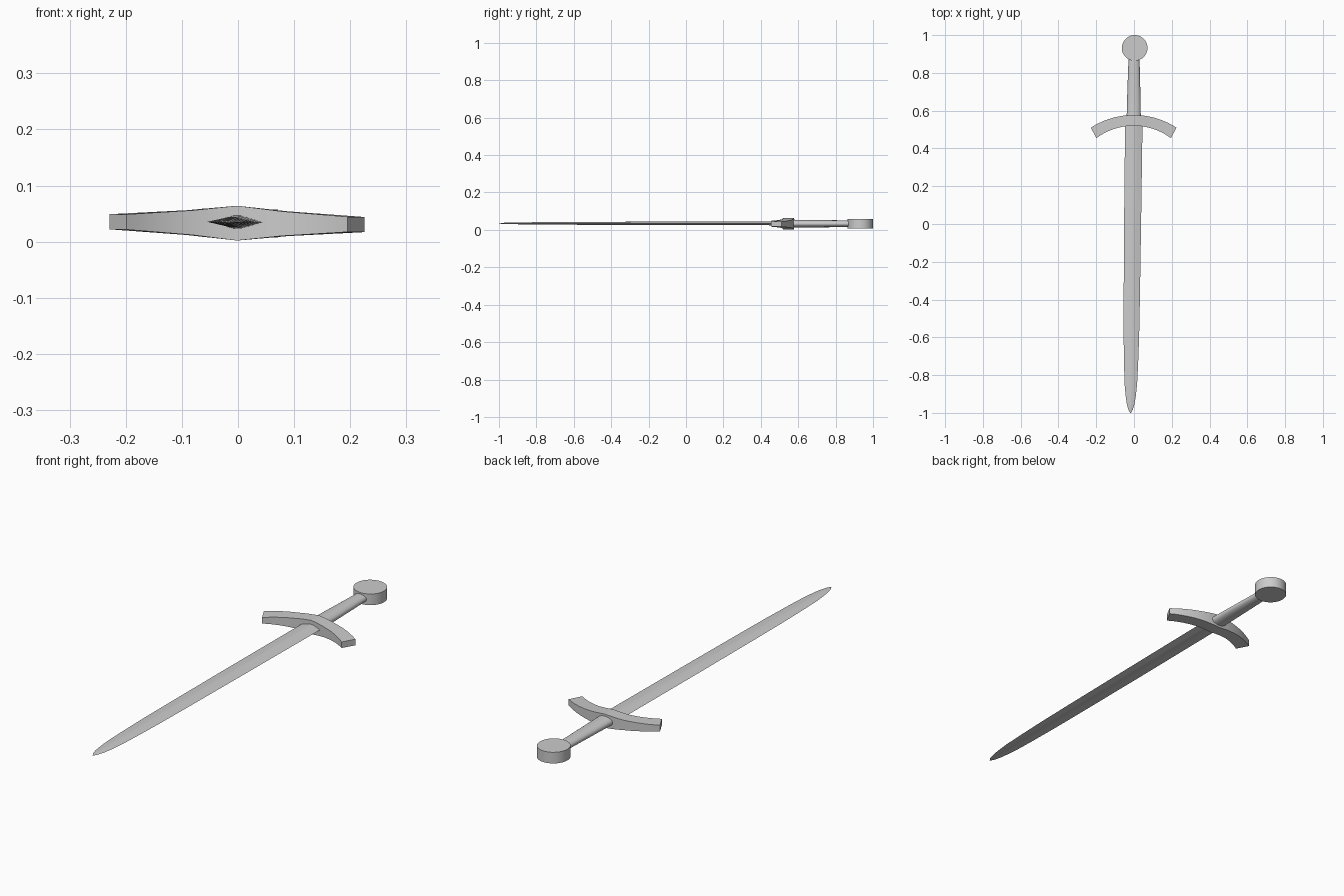
import bpy, bmesh, math

if "Cube" in bpy.data.objects:
    bpy.data.objects.remove(bpy.data.objects["Cube"])

ZC = 0.033


def place(x, y, z):
    # slight lean and roll of the whole sword as it lies
    return (x - 0.0075 + 0.0107 * y if y < 0.45 else x - 0.002 + 0.005 * (y - 0.45),
            y, ZC + z - 0.011 * x)


def loft(name, sections, angle):
    # skin a list of equal-length closed cross-sections and cap both ends
    bm = bmesh.new()
    rings = [[bm.verts.new(place(*p)) for p in s] for s in sections]
    n = len(rings[0])
    for a, b in zip(rings, rings[1:]):
        for i in range(n):
            j = (i + 1) % n
            bm.faces.new((a[i], a[j], b[j], b[i]))
    bm.faces.new(rings[0])
    bm.faces.new(rings[-1])
    bmesh.ops.recalc_face_normals(bm, faces=bm.faces[:])
    me = bpy.data.meshes.new(name)
    bm.to_mesh(me)
    bm.free()
    ob = bpy.data.objects.new(name, me)
    bpy.context.collection.objects.link(ob)
    bpy.ops.object.select_all(action='DESELECT')
    ob.select_set(True)
    bpy.context.view_layer.objects.active = ob
    bpy.ops.object.shade_smooth_by_angle(angle=math.radians(angle))
    return ob


def oval(y, rx, rz, n=24):
    return [(rx * math.cos(2 * math.pi * i / n), y, rz * math.sin(2 * math.pi * i / n))
            for i in range(n)]


def blade_section(y, w, t):
    # sharp-edged section with a softly rounded ridge
    half = [(-1, 0), (-0.5, 0.55), (-0.15, 0.92), (0.15, 0.92), (0.5, 0.55), (1, 0)]
    pts = half + [(-x, -z) for x, z in half[1:-1]]
    return [(x * w, y, z * t + 0.002) for x, z in pts]


# blade: y, half width, half thickness
blade = [(0.56, 0.046, 0.013), (0.45, 0.046, 0.011), (0.0, 0.045, 0.010),
         (-0.4, 0.043, 0.009), (-0.6, 0.041, 0.008), (-0.75, 0.037, 0.007),
         (-0.85, 0.033, 0.006), (-0.91, 0.027, 0.005), (-0.955, 0.020, 0.004),
         (-0.985, 0.011, 0.003), (-1.0, 0.002, 0.001)]
loft("blade", [blade_section(*b) for b in blade], 30)

# grip: oval handle tapering towards the pommel
grip = [(0.54, 0.040, 0.024), (0.585, 0.037, 0.021), (0.65, 0.036, 0.020),
        (0.75, 0.033, 0.019), (0.88, 0.029, 0.018)]
loft("grip", [oval(*g) for g in grip], 40)

# pommel: thick disc
loft("pommel", [[(0.003 + 0.068 * math.cos(2 * math.pi * i / 40),
                  0.932 + 0.068 * math.sin(2 * math.pi * i / 40), z) for i in range(40)]
                for z in (-0.025, 0.025)], 40)


# crossguard: bar swept along two arcs, tallest in the middle
def arc_point(apex, radius, x):
    return apex - radius + math.sqrt(radius ** 2 - x ** 2)


guard = []
for i in range(-10, 11):
    u = i / 10
    xo, xi = 0.227 * u, 0.197 * u
    yo, yi = arc_point(0.577, 0.418, xo), arc_point(0.520, 0.331, xi)
    a = abs(u)
    h = 0.031 - 0.0225 * a if a < 0.4 else 0.022 - 0.0085 * (a - 0.4) / 0.6
    guard.append([(xo, yo, h), (xi, yi, h), (xi, yi, -h), (xo, yo, -h)])
loft("crossguard", guard, 30)
